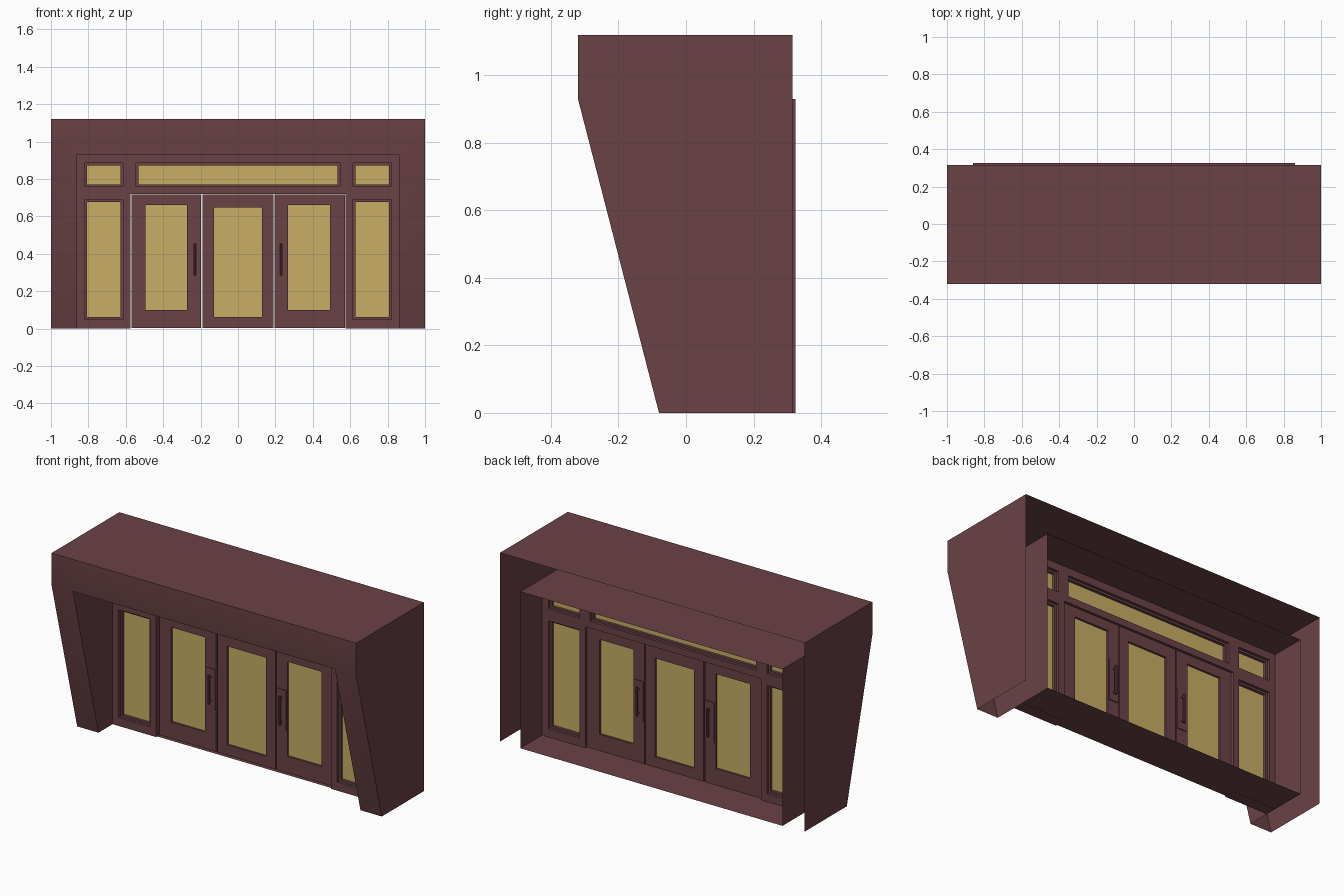
import bpy, bmesh, math

if "Cube" in bpy.data.objects:
    bpy.data.objects.remove(bpy.data.objects["Cube"])


def material(name, color):
    m = bpy.data.materials.new(name)
    m.diffuse_color = (*color, 1)
    m.use_nodes = True
    m.node_tree.nodes["Principled BSDF"].inputs["Base Color"].default_value = m.diffuse_color
    return m


MAROON = material("maroon_paint", (0.147, 0.054, 0.061))
AMBER = material("amber_glass", (0.58, 0.42, 0.13))


def finish(name, bm, mat=MAROON):
    me = bpy.data.meshes.new(name)
    bm.to_mesh(me)
    bm.free()
    me.materials.append(mat)
    ob = bpy.data.objects.new(name, me)
    bpy.context.collection.objects.link(ob)
    return ob


def panel(name, outer, holes, y0, y1, mat=MAROON):
    """Slab from y0 to y1 over rectangle (x0, x1, z0, z1) with rectangular holes."""
    rects = [outer] + holes
    xs = sorted({v for r in rects for v in r[:2]})
    zs = sorted({v for r in rects for v in r[2:]})
    bm = bmesh.new()
    grid = {(x, z): bm.verts.new((x, y0, z)) for x in xs for z in zs}
    for xa, xb in zip(xs, xs[1:]):
        for za, zb in zip(zs, zs[1:]):
            cx, cz = (xa + xb) / 2, (za + zb) / 2
            if not any(h[0] < cx < h[1] and h[2] < cz < h[3] for h in holes):
                bm.faces.new([grid[k] for k in ((xa, za), (xb, za), (xb, zb), (xa, zb))])
    bmesh.ops.delete(bm, geom=[v for v in bm.verts if not v.link_faces], context='VERTS')
    ext = bmesh.ops.extrude_face_region(bm, geom=bm.faces[:], use_keep_orig=True)
    moved = [v for v in ext["geom"] if isinstance(v, bmesh.types.BMVert)]
    bmesh.ops.translate(bm, verts=moved, vec=(0, y1 - y0, 0))
    bmesh.ops.recalc_face_normals(bm, faces=bm.faces[:])
    return finish(name, bm, mat)


def sheet(name, quads):
    """Open surface made of polygons, welded along shared edges."""
    bm = bmesh.new()
    for q in quads:
        bm.faces.new([bm.verts.new(p) for p in q])
    bmesh.ops.remove_doubles(bm, verts=bm.verts[:], dist=1e-4)
    return finish(name, bm)


def inset(r, d):
    return (r[0] + d, r[1] - d, r[2] + d, r[3] - d)


# Outer shell: open at back and underside, with sloping legs
W, I, H, T = 1.0, 0.86, 1.12, 0.93
F, B, FOOT, TB = -0.32, 0.315, -0.08, 0.325
quads = [
    [(-W, F, H), (W, F, H), (W, B, H), (-W, B, H)],
    [(-W, F, T), (-I, F, T), (-I, F, H), (-W, F, H)],
    [(-I, F, T), (I, F, T), (I, F, H), (-I, F, H)],
    [(I, F, T), (W, F, T), (W, F, H), (I, F, H)],
    [(-W, FOOT, 0), (-I, FOOT, 0), (-I, F, T), (-W, F, T)],
    [(I, FOOT, 0), (W, FOOT, 0), (W, F, T), (I, F, T)],
    [(W, FOOT, 0), (W, B, 0), (W, B, H), (W, F, H), (W, F, T)],
    [(-W, F, T), (-W, F, H), (-W, B, H), (-W, B, 0), (-W, FOOT, 0)],
]
shell = sheet("outer_shell", quads)

# Entrance lining: jambs, soffit and floor
sheet("entrance_lining", [
    [(-I, FOOT, 0), (-I, TB, 0), (-I, TB, T), (-I, F, T)],
    [(I, F, T), (I, TB, T), (I, TB, 0), (I, FOOT, 0)],
    [(-I, F, T), (-I, TB, T), (I, TB, T), (I, F, T)],
])
sheet("entrance_floor", [[(-I, 0.06, 0.001), (I, 0.06, 0.001), (I, TB, 0.001), (-I, TB, 0.001)]])

# Door wall with side lights, transoms and door opening
windows = {"center_transom": (-0.545, 0.545, 0.76, 0.885)}
for side, s in (("left", -1), ("right", 1)):
    a, b = sorted((s * 0.82, s * 0.615))
    windows[side + "_transom"] = (a, b, 0.76, 0.885)
    windows[side + "_side_light"] = (a, b, 0.05, 0.69)
panel("door_wall", (-I, I, 0, T), list(windows.values()) + [(-0.575, 0.575, 0, 0.72)], 0.052, 0.12)

# Stepped window frames and panes
for name, r in windows.items():
    panel(name + "_frame", r, [inset(r, 0.012)], 0.068, 0.104)
    panel(name + "_glass", inset(r, 0.011), [], 0.084, 0.088, AMBER)

# Three doors with narrow see-through gaps
doors = {
    "left_door": ((-0.57, -0.199, 0.003, 0.718), (-0.495, -0.272, 0.10, 0.662)),
    "center_door": ((-0.191, 0.191, 0.003, 0.718), (-0.128, 0.128, 0.063, 0.648)),
    "right_door": ((0.196, 0.573, 0.003, 0.718), (0.268, 0.491, 0.10, 0.662)),
}
for name, (outer, hole) in doors.items():
    panel(name, outer, [hole], 0.08, 0.108)
    panel(name + "_glass", inset(hole, -0.002), [], 0.092, 0.096, AMBER)


def bar(bm, p, q, r):
    d = [b - a for a, b in zip(p, q)]
    vertical = abs(d[2]) > abs(d[1])
    length = math.hypot(*d)
    made = bmesh.ops.create_cone(bm, cap_ends=True, segments=8, radius1=r, radius2=r, depth=length)["verts"]
    if not vertical:
        for v in made:
            v.co.y, v.co.z = v.co.z, -v.co.y
    bmesh.ops.translate(bm, verts=made, vec=[(a + b) / 2 for a, b in zip(p, q)])


# Handle plates and pull bars on both faces of the side doors
for side, s in (("left", -1), ("right", 1)):
    for face, y, d in (("front", 0.08, -1), ("back", 0.108, 1)):
        a, b = sorted((s * 0.262, s * 0.202))
        panel(f"{side}_{face}_handle_plate", (a, b, 0.25, 0.49), [], *sorted((y, y + d * 0.005)))
        x, yo = s * 0.232, y + d * 0.022
        bm = bmesh.new()
        bar(bm, (x, yo, 0.285), (x, yo, 0.455), 0.007)
        for z in (0.30, 0.44):
            bar(bm, (x, y, z), (x, yo, z), 0.006)
        finish(f"{side}_{face}_handle", bm)

# Soft shading across the shallow fascia bend
bpy.ops.object.select_all(action='DESELECT')
shell.select_set(True)
bpy.context.view_layer.objects.active = shell
bpy.ops.object.shade_smooth_by_angle(angle=math.radians(30))
